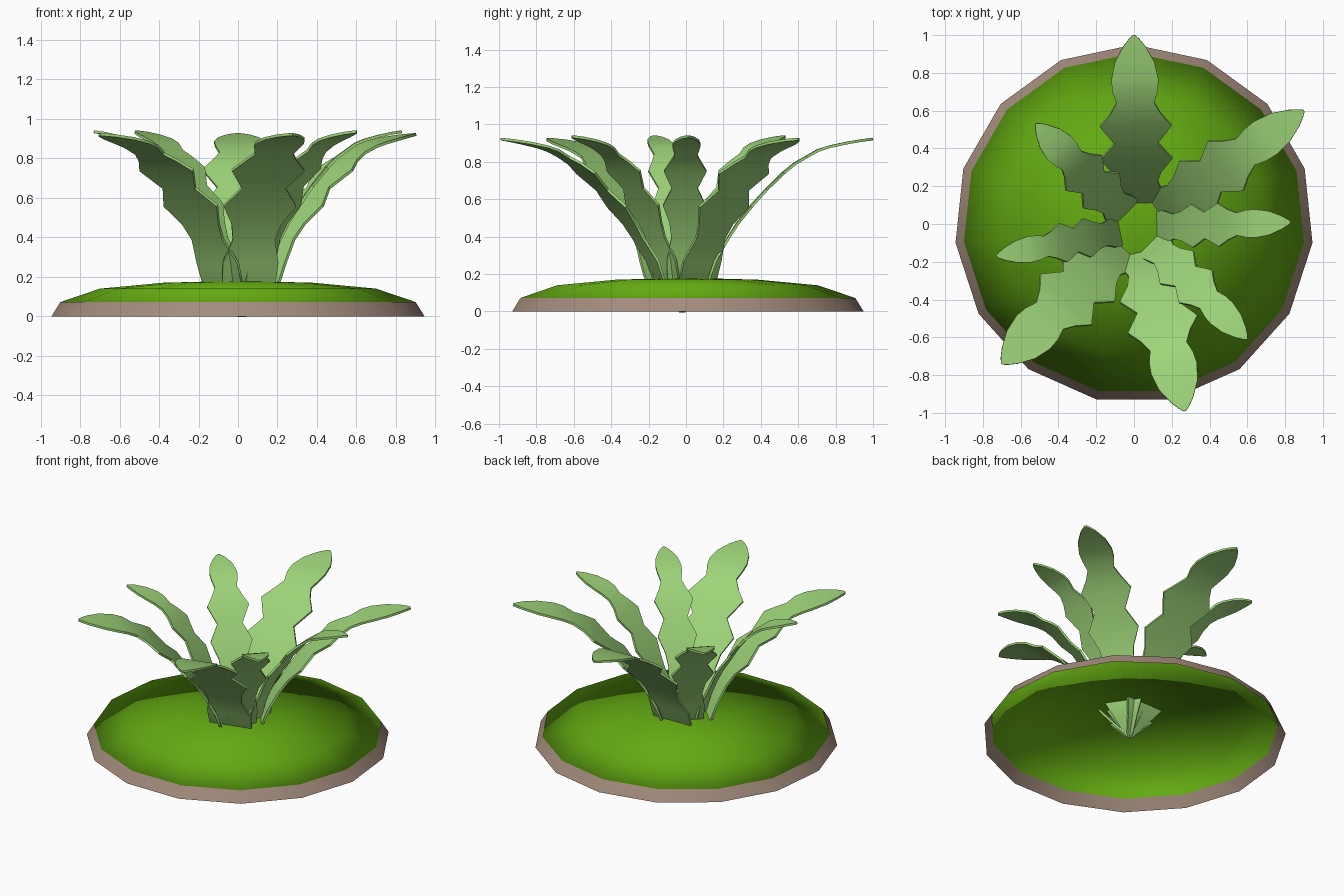
import bpy, bmesh, math
from mathutils import Vector

cube = bpy.data.objects.get("Cube")
if cube:
    bpy.data.objects.remove(cube)


def make_material(name, colour):
    mat = bpy.data.materials.new(name)
    mat.use_nodes = True
    mat.diffuse_color = colour
    mat.node_tree.nodes["Principled BSDF"].inputs["Base Color"].default_value = colour
    return mat


leaf_green = make_material("leaf_green", (0.34, 0.66, 0.19, 1))
grass_green = make_material("grass_green", (0.125, 0.40, 0.006, 1))
earth_brown = make_material("earth_brown", (0.37, 0.26, 0.205, 1))


def make_object(name, verts, faces, mat):
    mesh = bpy.data.meshes.new(name)
    mesh.from_pydata(verts, [], faces)
    mesh.materials.append(mat)
    mesh.shade_smooth()
    obj = bpy.data.objects.new(name, mesh)
    bpy.context.collection.objects.link(obj)
    return obj


# Ground: fifteen-sided rings joined into an open shell
SIDES = 15
RIM_RADIUS, RIM_HEIGHT, DOME_HEIGHT = 0.905, 0.072, 0.108


def ring(radius, z):
    steps = [math.pi / 2 + math.tau * i / SIDES for i in range(SIDES)]
    return [Vector((radius * math.cos(a), radius * math.sin(a), z)) for a in steps]


def ring_faces(count):
    return [(r * SIDES + i, r * SIDES + (i + 1) % SIDES,
             (r + 1) * SIDES + (i + 1) % SIDES, (r + 1) * SIDES + i)
            for r in range(count - 1) for i in range(SIDES)]


make_object("earth_rim", ring(0.95, 0) + ring(RIM_RADIUS, RIM_HEIGHT),
            ring_faces(2), earth_brown)

# Grass mound: a squashed half ball that keeps its rounded shading
angles = [math.radians(a) for a in (0, 39, 65)]
verts, normals = [], []
for a in angles:
    verts += ring(RIM_RADIUS * math.cos(a), RIM_HEIGHT + DOME_HEIGHT * math.sin(a))
    normals += ring(math.cos(a), math.sin(a))
verts.append(Vector((0, 0, RIM_HEIGHT + DOME_HEIGHT)))
normals.append(Vector((0, 0, 1)))
last = SIDES * (len(angles) - 1)
faces = ring_faces(len(angles))
faces += [(last + i, last + (i + 1) % SIDES, last + SIDES) for i in range(SIDES)]
mound = make_object("grass_mound", verts, faces, grass_green)
mound.data.normals_split_custom_set_from_vertices(normals)

# Leaf shape: distance along, height, half width
PROFILE = [
    (0, 0, 0.02), (0.08, 0.1, 0.085), (0.14, 0.18, 0.14), (0.17, 0.27, 0.145),
    (0.24, 0.39, 0.11), (0.29, 0.47, 0.13), (0.36, 0.56, 0.19),
    (0.44, 0.65, 0.115), (0.53, 0.74, 0.19), (0.59, 0.79, 0.135),
    (0.65, 0.825, 0.10), (0.71, 0.86, 0.12), (0.77, 0.88, 0.125),
    (0.86, 0.9, 0.105), (0.94, 0.914, 0.06), (0.98, 0.919, 0.028), (1, 0.921, 0.006),
]
BASE = Vector((0.02, -0.02))


def make_leaf(name, tip, width, lift):
    span = Vector(tip) - BASE
    side = Vector((-span.y, span.x)).normalized()
    points = []
    for along, height, half in PROFILE:
        centre = BASE + span * along
        for sign in (-1, 1):
            p = centre + side * half * width * sign
            points.append((p.x, p.y, height * lift))
    quads = [(2 * i, 2 * i + 2, 2 * i + 3, 2 * i + 1) for i in range(len(PROFILE) - 1)]
    leaf = make_object(name, points, quads, leaf_green)
    solid = leaf.modifiers.new("thickness", 'SOLIDIFY')
    solid.thickness = 0.014
    solid.offset = 0
    bpy.ops.object.select_all(action='DESELECT')
    leaf.select_set(True)
    bpy.context.view_layer.objects.active = leaf
    bpy.ops.object.modifier_apply(modifier=solid.name)
    bpy.ops.object.shade_smooth_by_angle(angle=math.radians(40))


# Four broad leaves and four slim ones fanned around the base
broad = {"back": ((0, 1), 1), "back_left": ((0.9, 0.6), 0.85),
         "front": ((0.27, -0.99), 1), "front_right": ((-0.7, -0.74), 1)}
slim = {"left": ((0.83, 0.01), 0.6), "front_left": ((0.6, -0.61), 0.65),
        "right": ((-0.73, -0.17), 0.55), "back_right": ((-0.52, 0.53), 0.7)}
for place, (tip, width) in broad.items():
    make_leaf("broad_leaf_" + place, tip, width, 1)
for place, (tip, width) in slim.items():
    make_leaf("slim_leaf_" + place, tip, width, 1.015)
